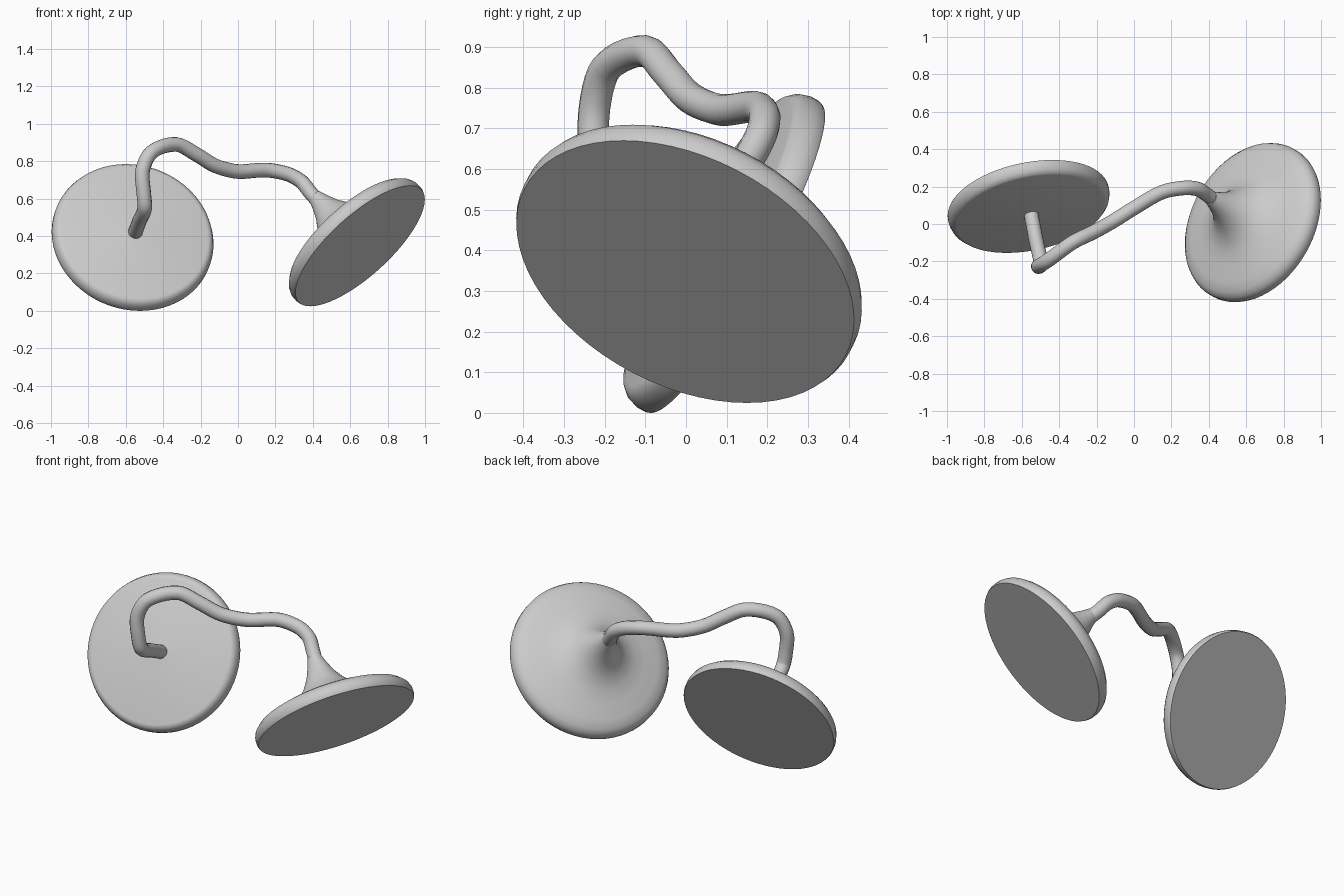
import bpy, bmesh, math
from mathutils import Vector

if "Cube" in bpy.data.objects:
    bpy.data.objects.remove(bpy.data.objects["Cube"])


def smooth(ob, deg):
    bpy.ops.object.select_all(action='DESELECT')
    ob.select_set(True)
    bpy.context.view_layer.objects.active = ob
    bpy.ops.object.shade_smooth_by_angle(angle=math.radians(deg))


def lathe(name, profile, origin, axis, segs=64):
    """Revolve (radius, height) pairs about an axis that starts at origin."""
    q = Vector(axis).normalized().to_track_quat('Z', 'Y')
    bm = bmesh.new()
    rings = []
    for r, h in profile:
        rings.append([bm.verts.new(Vector(origin) + q @ Vector(
            (r * math.cos(a), r * math.sin(a), h)))
            for a in (2 * math.pi * i / segs for i in range(segs))])
    for lo, hi in zip(rings, rings[1:]):
        for i in range(segs):
            j = (i + 1) % segs
            bm.faces.new((lo[i], lo[j], hi[j], hi[i]))
    bm.faces.new(rings[0][::-1])
    bm.faces.new(rings[-1])
    me = bpy.data.meshes.new(name)
    bm.to_mesh(me)
    bm.free()
    ob = bpy.data.objects.new(name, me)
    bpy.context.collection.objects.link(ob)
    smooth(ob, 50)
    return ob


# Left disc: flat plate, bevelled towards the face that carries the tube
lathe("left_disc",
      [(0.434, 0.0), (0.438, 0.008), (0.438, 0.03), (0.43, 0.055),
       (0.415, 0.072), (0.40, 0.076), (0.10, 0.078), (0.045, 0.085)],
      (-0.567, 0.12, 0.381), (0.18, -0.86, 0.48))

# Right disc: flat base, rounded rim, flaring up into the neck
lathe("right_disc",
      [(0.445, 0.0), (0.45, 0.012), (0.45, 0.04), (0.442, 0.06),
       (0.42, 0.082), (0.37, 0.10), (0.29, 0.119), (0.22, 0.14),
       (0.16, 0.173), (0.115, 0.22), (0.08, 0.275), (0.055, 0.335),
       (0.038, 0.385)],
      (0.653, -0.002, 0.347), (-0.63, 0.36, 0.69))

# Bent tube joining the two discs
path = [(-0.555, 0.08, 0.405), (-0.525, -0.08, 0.485), (-0.498, -0.205, 0.55),
        (-0.503, -0.225, 0.62), (-0.51, -0.225, 0.75), (-0.46, -0.195, 0.85),
        (-0.33, -0.1, 0.89), (-0.22, -0.045, 0.835), (-0.12, 0.01, 0.775),
        (0.0, 0.085, 0.745), (0.15, 0.17, 0.753), (0.27, 0.193, 0.73),
        (0.34, 0.187, 0.69), (0.385, 0.16, 0.635), (0.425, 0.13, 0.59)]
cu = bpy.data.curves.new("tube", 'CURVE')
cu.dimensions = '3D'
cu.bevel_depth = 0.039
cu.bevel_resolution = 5
cu.use_fill_caps = True
cu.resolution_u = 5
sp = cu.splines.new('BEZIER')
sp.bezier_points.add(len(path) - 1)
pts = [Vector(p) for p in path]
for i, bp in enumerate(sp.bezier_points):
    a, b = pts[max(i - 1, 0)], pts[min(i + 1, len(pts) - 1)]
    t = (b - a).normalized()
    bp.handle_left_type = bp.handle_right_type = 'FREE'
    bp.co = pts[i]
    bp.handle_left = pts[i] - t * (pts[i] - a).length * 0.3
    bp.handle_right = pts[i] + t * (b - pts[i]).length * 0.3
tube = bpy.data.objects.new("connecting_tube", cu)
bpy.context.collection.objects.link(tube)
bpy.ops.object.select_all(action='DESELECT')
tube.select_set(True)
bpy.context.view_layer.objects.active = tube
bpy.ops.object.convert(target='MESH')
smooth(bpy.context.view_layer.objects.active, 60)
